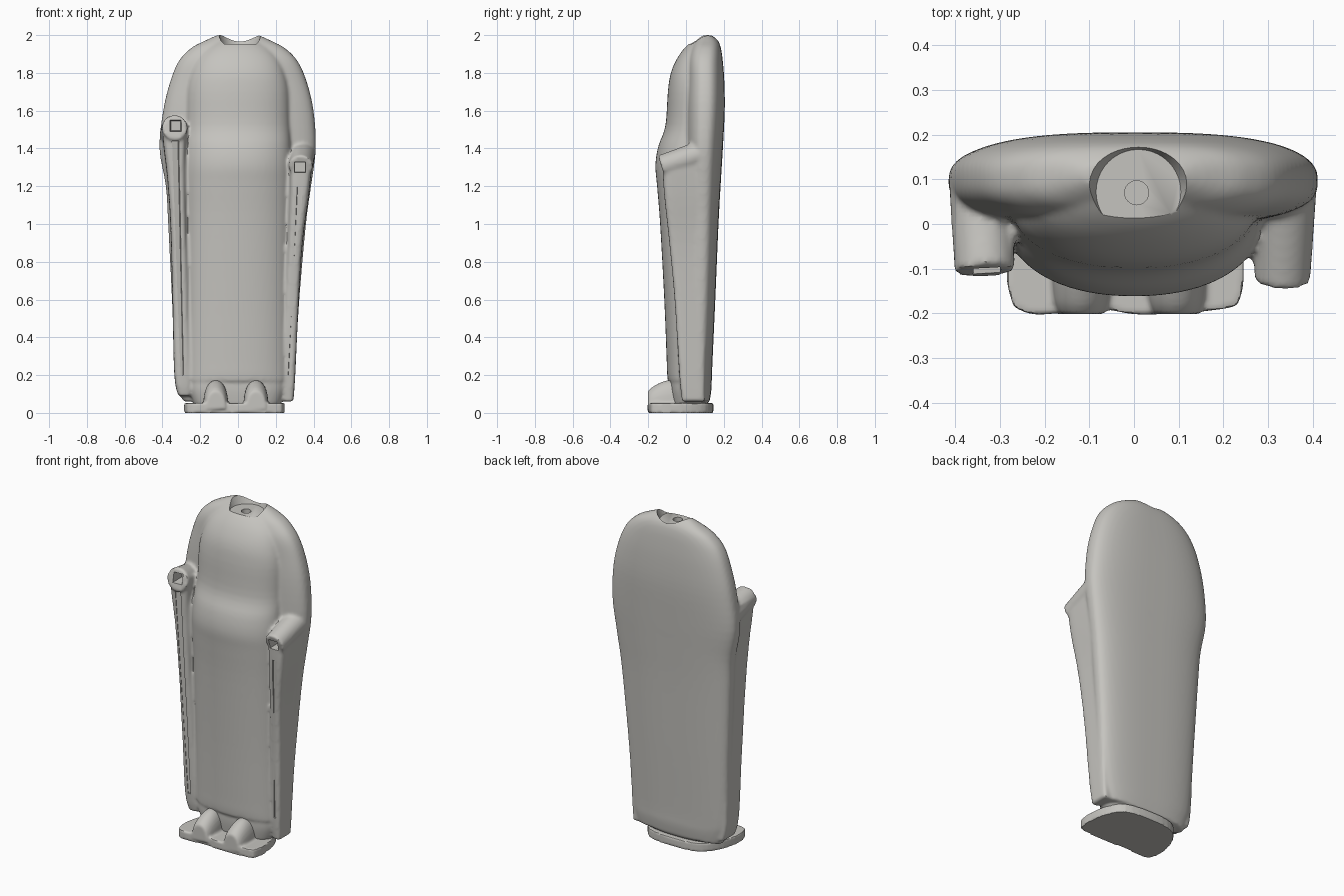
import bpy, bmesh, math
from mathutils import Vector, Matrix

if "Cube" in bpy.data.objects:
    bpy.data.objects.remove(bpy.data.objects["Cube"])

stone = bpy.data.materials.new("warm grey stone")
stone.diffuse_color = (0.56, 0.55, 0.52, 1)
stone.use_nodes = True
stone.node_tree.nodes["Principled BSDF"].inputs["Base Color"].default_value = stone.diffuse_color


def finish(name, bm):
    bmesh.ops.recalc_face_normals(bm, faces=bm.faces[:])
    me = bpy.data.meshes.new(name)
    bm.to_mesh(me)
    bm.free()
    me.materials.append(stone)
    ob = bpy.data.objects.new(name, me)
    bpy.context.collection.objects.link(ob)
    return ob


def spline(rows, steps=4):
    """Smoothly resample rows of numbers."""
    out = []
    for i in range(len(rows) - 1):
        a, b, c, d = (rows[max(0, min(len(rows) - 1, i + k))] for k in (-1, 0, 1, 2))
        for s in range(steps):
            t = s / steps
            out.append([0.5 * (2 * q + (r - p) * t + (2 * p - 5 * q + 4 * r - u) * t * t
                               + (3 * q - p - 3 * r + u) * t ** 3)
                        for p, q, r, u in zip(a, b, c, d)])
    return out + [list(rows[-1])]


def loft(name, rows, n, seg=64):
    """Rows of z, left, right, front, back become stacked superellipses."""
    bm = bmesh.new()
    rings = []
    for z, x0, x1, y0, y1 in spline(rows):
        ring = []
        for i in range(seg):
            c, s = math.cos(math.tau * i / seg), math.sin(math.tau * i / seg)
            px = math.copysign(abs(c) ** (2 / n), c)
            py = math.copysign(abs(s) ** (2 / n), s)
            ring.append(bm.verts.new(((x0 + x1) / 2 + px * (x1 - x0) / 2,
                                      (y0 + y1) / 2 + py * (y1 - y0) / 2, z)))
        rings.append(ring)
    for a, b in zip(rings, rings[1:]):
        for i in range(seg):
            j = (i + 1) % seg
            bm.faces.new((a[i], a[j], b[j], b[i]))
    bm.faces.new(rings[0])
    bm.faces.new(rings[-1])
    return finish(name, bm)


def rod(name, p, q, r1, r2, seg=32, spin=0.0):
    """Tapered rod between two points."""
    p, q = Vector(p), Vector(q)
    bm = bmesh.new()
    bmesh.ops.create_cone(bm, cap_ends=True, segments=seg, radius1=r1, radius2=r2,
                          depth=(q - p).length)
    ob = finish(name, bm)
    rot = (q - p).to_track_quat('Z', 'Y').to_matrix().to_4x4()
    ob.data.transform(Matrix.Translation((p + q) / 2) @ rot @ Matrix.Rotation(spin, 4, 'Z'))
    return ob


def select_only(obs):
    bpy.ops.object.select_all(action='DESELECT')
    for o in obs:
        o.select_set(True)
    bpy.context.view_layer.objects.active = obs[0]


def fuse(parts, name, voxel, smooth):
    """Blend overlapping parts into one carved surface."""
    select_only(parts)
    bpy.ops.object.join()
    ob = bpy.context.object
    ob.name = name
    m = ob.modifiers.new("fuse", 'REMESH')
    m.mode, m.voxel_size = 'VOXEL', voxel
    m = ob.modifiers.new("soften", 'SMOOTH')
    m.factor, m.iterations = 0.5, smooth
    for mod in ("fuse", "soften"):
        bpy.ops.object.modifier_apply(modifier=mod)
    ob.data.materials.clear()
    ob.data.materials.append(stone)
    return ob


# Broad back, shoulders and upper arms
mantle = loft("mantle", [
    (0.06, -0.29, 0.27, 0.0, 0.125), (0.13, -0.315, 0.29, -0.01, 0.135),
    (0.22, -0.335, 0.302, -0.01, 0.138), (0.6, -0.35, 0.325, 0.0, 0.155),
    (1.0, -0.37, 0.36, 0.0, 0.172), (1.2, -0.382, 0.387, 0.0, 0.183),
    (1.4, -0.416, 0.412, -0.005, 0.195), (1.6, -0.396, 0.4, -0.005, 0.205),
    (1.75, -0.36, 0.365, 0.0, 0.203), (1.86, -0.315, 0.317, 0.005, 0.195),
    (1.93, -0.25, 0.25, 0.025, 0.185), (1.97, -0.175, 0.175, 0.05, 0.17),
    (2.0, -0.11, 0.11, 0.08, 0.14)], 2.7)

# Chest, belly and gown front
gown = loft("gown", [
    (0.17, -0.265, 0.26, -0.096, 0.1), (0.21, -0.27, 0.265, -0.1, 0.12),
    (0.3, -0.271, 0.266, -0.103, 0.125),
    (0.6, -0.275, 0.27, -0.115, 0.14), (1.0, -0.28, 0.28, -0.137, 0.16),
    (1.2, -0.285, 0.285, -0.153, 0.17), (1.31, -0.285, 0.285, -0.162, 0.18),
    (1.41, -0.28, 0.28, -0.147, 0.18), (1.52, -0.275, 0.275, -0.109, 0.18),
    (1.7, -0.27, 0.27, -0.096, 0.18), (1.8, -0.25, 0.25, -0.08, 0.18),
    (1.88, -0.215, 0.215, -0.045, 0.17), (1.94, -0.16, 0.16, 0.0, 0.16),
    (1.985, -0.1, 0.1, 0.055, 0.15)], 2.15)
underskirt = loft("underskirt", [
    (0.04, -0.23, 0.22, -0.075, 0.11), (0.12, -0.255, 0.245, -0.085, 0.11),
    (0.2, -0.255, 0.25, -0.085, 0.11)], 2.6)

# Hanging sleeves
left_sleeve = loft("left_sleeve", [
    (0.09, -0.315, -0.25, -0.03, 0.1), (0.2, -0.337, -0.25, -0.045, 0.1),
    (0.6, -0.347, -0.262, -0.062, 0.11), (1.0, -0.358, -0.273, -0.083, 0.12),
    (1.25, -0.375, -0.278, -0.094, 0.12), (1.42, -0.395, -0.275, -0.102, 0.12),
    (1.53, -0.402, -0.268, -0.105, 0.1)], 5)
right_sleeve = loft("right_sleeve", [
    (0.06, 0.24, 0.293, -0.02, 0.1), (0.2, 0.235, 0.303, -0.035, 0.1),
    (0.6, 0.25, 0.322, -0.06, 0.11), (0.9, 0.262, 0.342, -0.088, 0.12),
    (1.15, 0.272, 0.375, -0.115, 0.12), (1.32, 0.272, 0.393, -0.125, 0.12)], 5)

# Forearms ending in cuffs
left_forearm = rod("left_forearm", (-0.345, 0.1, 1.47), (-0.334, -0.106, 1.512), 0.07, 0.068)
right_forearm = rod("right_forearm", (0.34, 0.09, 1.375), (0.332, -0.128, 1.303), 0.07, 0.063)

figure = fuse([mantle, gown, underskirt, left_sleeve, right_sleeve,
               left_forearm, right_forearm], "robed_figure", 0.0095, 5)

# Neck recess, dowel hole, cuff sockets and sleeve fold grooves
q = math.pi / 4
cutters = [
    rod("neck_recess", (0.01, 0.072, 1.952), (0.01, 0.072, 2.1), 0.095, 0.15, 40),
    rod("dowel_hole", (0.006, 0.07, 1.9), (0.006, 0.07, 2.05), 0.027, 0.027, 24),
    rod("left_socket", (-0.33, -0.03, 1.52), (-0.33, -0.2, 1.52), 0.036, 0.05, 4, q),
    rod("right_socket", (0.328, -0.05, 1.3), (0.328, -0.2, 1.3), 0.036, 0.045, 4, q),
    rod("left_fold", (-0.33, -0.108, 1.44), (-0.296, -0.045, 0.2), 0.024, 0.011, 4),
    rod("right_fold", (0.326, -0.128, 1.2), (0.272, -0.036, 0.2), 0.02, 0.01, 4),
]
for c in cutters:
    select_only([figure])
    m = figure.modifiers.new("cut", 'BOOLEAN')
    m.operation, m.solver, m.object = 'DIFFERENCE', 'EXACT', c
    bpy.ops.object.modifier_apply(modifier="cut")
    bpy.data.objects.remove(c)

# Plinth slab with a wide front and a rounded back
bm = bmesh.new()
outline = spline([(-0.27, -0.185), (-0.215, -0.203), (-0.08, -0.19), (0.02, -0.203),
                  (0.2, -0.19), (0.238, -0.165), (0.245, -0.08), (0.225, 0.03),
                  (0.16, 0.12), (0.0, 0.145), (-0.16, 0.125), (-0.245, 0.04),
                  (-0.285, -0.1), (-0.27, -0.185)])[:-1]
face = bm.faces.new([bm.verts.new((x, y, 0.0)) for x, y in outline])
top = bmesh.ops.extrude_face_region(bm, geom=[face])["geom"]
bmesh.ops.translate(bm, verts=[v for v in top if isinstance(v, bmesh.types.BMVert)],
                    vec=(0, 0, 0.052))
plinth = finish("plinth", bm)

# Feet: rounded toes sloping down from the hem
feet = []
for x in (-0.118, 0.095):
    bm = bmesh.new()
    rows = spline([(-0.202, 0.05, 0.115), (-0.17, 0.062, 0.142), (-0.1, 0.066, 0.172),
                   (0.0, 0.06, 0.17)])
    rings = [[bm.verts.new((x + w * math.cos(a), y, 0.02 + (h - 0.02) * math.sin(a) ** 0.7))
              for a in (math.pi * i / 16 * 0.9999 for i in range(17))] for y, w, h in rows]
    for a, b in zip(rings, rings[1:]):
        for i in range(17):
            j = (i + 1) % 17
            bm.faces.new((a[i], a[j], b[j], b[i]))
    bm.faces.new(rings[0])
    bm.faces.new(rings[-1])
    feet.append(finish("foot", bm))
base = fuse([plinth] + feet, "plinth_and_feet", 0.007, 3)

for ob in (figure, base):
    select_only([ob])
    bpy.ops.object.shade_smooth_by_angle(angle=math.radians(40))
